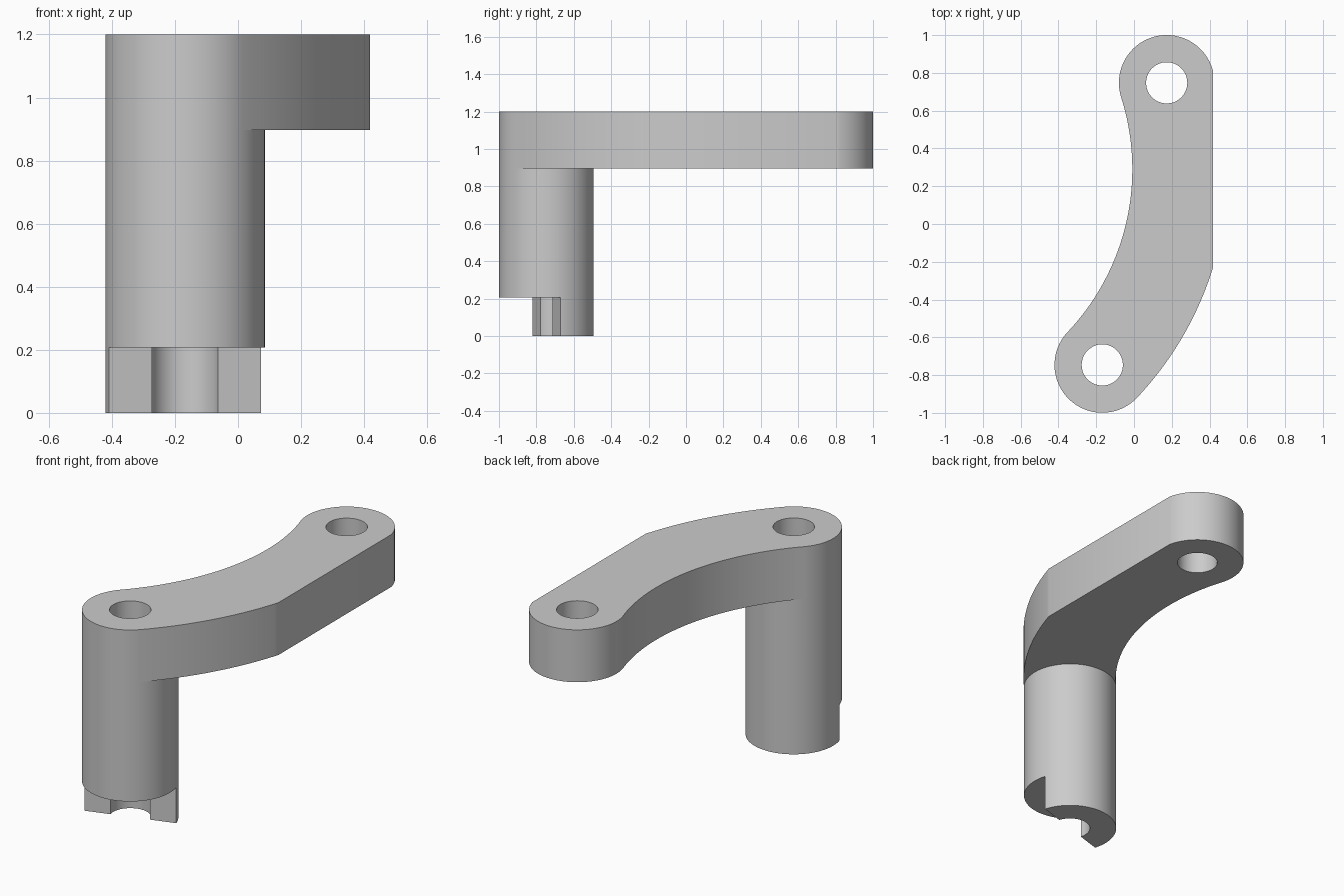
import bpy, bmesh
from math import atan2, cos, sin, pi, radians
from mathutils import Vector, Matrix

if "Cube" in bpy.data.objects:
    bpy.data.objects.remove(bpy.data.objects["Cube"], do_unlink=True)

grey = bpy.data.materials.new("plain grey")
grey.use_nodes = True
grey.diffuse_color = (0.6, 0.6, 0.6, 1)
grey.node_tree.nodes["Principled BSDF"].inputs["Base Color"].default_value = (0.6, 0.6, 0.6, 1)

HUB_R, HOLE_R = 0.253, 0.109
ARM_Z, TOP_Z, STEP_Z = 0.897, 1.2, 0.207
FLAT_X = 0.419
BEND = Vector((-1.265, 0.29))      # centre of the arm's curve
BEND_R = 1.509
START = atan2(-1.037, 1.098)       # post end of the curve
END = atan2(0.457, 1.437)          # free end of the curve


def arc(centre, radius, a, b, n):
    return [centre + radius * Vector((cos(a + (b - a) * i / n), sin(a + (b - a) * i / n)))
            for i in range(n + 1)]


def prism(name, outline, z0, z1, clip_x=None):
    """Extrude a flat outline upwards, optionally trimmed flat at clip_x."""
    bm = bmesh.new()
    bm.faces.new([bm.verts.new((p.x, p.y, z0)) for p in outline])
    if clip_x is not None:
        bmesh.ops.bisect_plane(bm, geom=bm.verts[:] + bm.edges[:] + bm.faces[:],
                               plane_co=(clip_x, 0, 0), plane_no=(1, 0, 0), clear_outer=True)
    ext = bmesh.ops.extrude_face_region(bm, geom=bm.faces[:], use_keep_orig=True)
    bmesh.ops.translate(bm, vec=(0, 0, z1 - z0),
                        verts=[g for g in ext["geom"] if isinstance(g, bmesh.types.BMVert)])
    bmesh.ops.recalc_face_normals(bm, faces=bm.faces[:])
    mesh = bpy.data.meshes.new(name)
    bm.to_mesh(mesh)
    bm.free()
    mesh.materials.append(grey)
    obj = bpy.data.objects.new(name, mesh)
    bpy.context.collection.objects.link(obj)
    return obj


def combine(target, tool, operation):
    """Apply an exact boolean and discard the tool."""
    mod = target.modifiers.new(operation.lower(), "BOOLEAN")
    mod.operation, mod.object, mod.solver = operation, tool, "EXACT"
    bpy.context.view_layer.objects.active = target
    bpy.ops.object.modifier_apply(modifier=mod.name)
    bpy.data.objects.remove(tool, do_unlink=True)


post_c = arc(BEND, BEND_R, START, END, 1)[0]
tip_c = arc(BEND, BEND_R, START, END, 1)[1]

# Curved arm with rounded ends and one flat side
outline = (arc(BEND, BEND_R + HUB_R, START, END, 48)[:-1]
           + arc(tip_c, HUB_R, END, END + pi, 40)[:-1]
           + arc(BEND, BEND_R - HUB_R, END, START, 48)[:-1]
           + arc(post_c, HUB_R, START + pi, START + 2 * pi, 40)[:-1])
crank = prism("crank_arm_and_post", outline, ARM_Z, TOP_Z, FLAT_X)

# Round post under the arm
post = prism("post", arc(post_c, HUB_R, START, START + 2 * pi, 80)[:-1], 0, ARM_Z)
combine(crank, post, "UNION")

# Half of the post's foot is cut away along a slanted line
turn = Matrix.Rotation(radians(17.1), 2)
notch = [post_c + turn @ Vector(p) for p in ((-0.5, -0.5), (0.5, -0.5), (0.5, 0), (-0.5, 0))]
combine(crank, prism("notch_cutter", notch, -0.1, STEP_Z), "DIFFERENCE")

# Through holes
for centre in (post_c, tip_c):
    hole = prism("hole_cutter", arc(centre, HOLE_R, 0, 2 * pi, 64)[:-1], -0.1, TOP_Z + 0.1)
    combine(crank, hole, "DIFFERENCE")

bpy.ops.object.select_all(action="DESELECT")
crank.select_set(True)
bpy.context.view_layer.objects.active = crank
bpy.ops.object.shade_smooth_by_angle(angle=radians(25))
